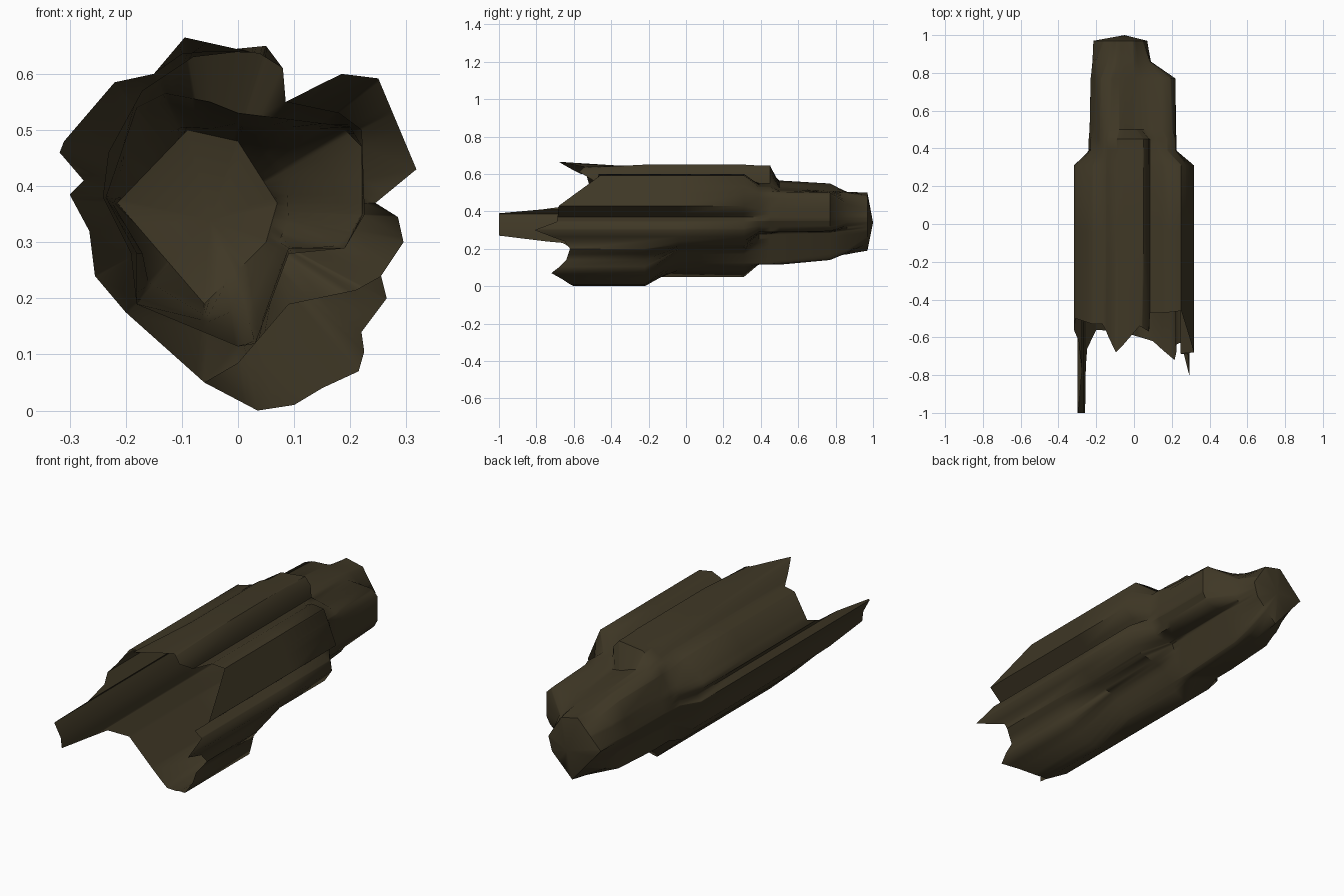
import bpy, bmesh, math

CX, CZ = -0.04, 0.36          # axis of the hollow log


def ang(x, z):
    return math.atan2(z - CZ, x - CX) % (2 * math.pi)


def ray(profile, a):
    """Point where a ray from the log axis meets a closed outline."""
    dx, dz = math.cos(a), math.sin(a)
    best = 0
    for i, (x1, z1) in enumerate(profile):
        x0, z0 = profile[i - 1]
        ex, ez = x1 - x0, z1 - z0
        den = dx * ez - dz * ex
        if abs(den) < 1e-9:
            continue
        t = ((x0 - CX) * ez - (z0 - CZ) * ex) / den
        u = ((x0 - CX) * dz - (z0 - CZ) * dx) / den
        if -1e-5 <= u <= 1 + 1e-5 and t > best:
            best = t
    return CX + dx * best, CZ + dz * best


# Outline pieces shared by the wide front half (counter-clockwise)
right_side = [(0.255, 0.24), (0.295, 0.30), (0.285, 0.345), (0.245, 0.37),
              (0.318, 0.43), (0.25, 0.592), (0.185, 0.60), (0.15, 0.583), (0.085, 0.55)]
left_side = [(-0.15, 0.60), (-0.22, 0.585), (-0.31, 0.48), (-0.318, 0.46),
             (-0.275, 0.41), (-0.30, 0.385), (-0.265, 0.32), (-0.255, 0.24), (-0.20, 0.175)]
crest_front = [(0.08, 0.61), (0.04, 0.635), (-0.095, 0.665)]
crest_mid = [(0.08, 0.61), (0.05, 0.65), (-0.10, 0.635)]

belly = [(-0.06, 0.05), (0.035, 0.0), (0.10, 0.01), (0.15, 0.04), (0.215, 0.07),
         (0.225, 0.105), (0.22, 0.14), (0.265, 0.20)]
waist = [(-0.06, 0.05), (0.0, 0.085), (0.09, 0.19), (0.21, 0.215)]

mouth = belly + right_side + crest_front + left_side
barrel = belly + right_side + crest_mid + left_side
middle = waist + right_side + crest_mid + left_side
neck = [(0.03, 0.12), (0.09, 0.28), (0.19, 0.29), (0.225, 0.35), (0.22, 0.50),
        (0.18, 0.53), (0.085, 0.55), (0.08, 0.61), (0.05, 0.645), (-0.08, 0.63),
        (-0.17, 0.57), (-0.23, 0.46), (-0.24, 0.38), (-0.19, 0.28), (-0.18, 0.19), (0.0, 0.115)]
rear = [(0.03, 0.125), (0.09, 0.29), (0.19, 0.29), (0.222, 0.35), (0.22, 0.47), (0.20, 0.505),
        (0.0, 0.53), (-0.05, 0.55), (-0.13, 0.565), (-0.18, 0.54), (-0.235, 0.38),
        (-0.18, 0.28), (-0.18, 0.19), (0.0, 0.115)]
rear_end = [(0.02, 0.14), (0.09, 0.29), (0.19, 0.295), (0.22, 0.35), (0.22, 0.47), (0.19, 0.50),
            (0.0, 0.51), (-0.13, 0.55), (-0.18, 0.53), (-0.23, 0.38), (-0.17, 0.28),
            (-0.175, 0.20), (0.0, 0.14)]
stub = [(0.02, 0.18), (0.09, 0.34), (0.085, 0.43), (0.0, 0.50), (-0.10, 0.505),
        (-0.20, 0.46), (-0.22, 0.37), (-0.16, 0.23), (-0.06, 0.17)]
tip = [(-0.06, 0.19), (0.05, 0.30), (0.07, 0.37), (0.0, 0.48), (-0.09, 0.50), (-0.215, 0.37)]

# Jagged broken rim: (x, z, y) points around the mouth
rim = [(0.318, 0.43, -0.68), (0.25, 0.592, -0.46), (0.15, 0.583, -0.47), (0.085, 0.55, -0.47),
       (0.08, 0.61, -0.57), (0.03, 0.64, -0.54), (-0.095, 0.665, -0.68), (-0.17, 0.60, -0.53),
       (-0.22, 0.585, -0.53), (-0.31, 0.48, -0.50), (-0.29, 0.43, -0.62), (-0.298, 0.39, -1.0),
       (-0.26, 0.27, -1.0), (-0.25, 0.23, -0.66), (-0.20, 0.175, -0.56), (-0.06, 0.05, -0.57),
       (0.035, 0.0, -0.60), (0.10, 0.01, -0.62), (0.215, 0.07, -0.72), (0.22, 0.14, -0.64),
       (0.265, 0.20, -0.62), (0.255, 0.24, -0.65), (0.295, 0.30, -0.81), (0.285, 0.345, -0.69)]
rim_by_angle = sorted((ang(x, z), y) for x, z, y in rim)


def rim_y(a):
    pts = rim_by_angle
    pts = [(pts[-1][0] - 2 * math.pi, pts[-1][1])] + pts + [(pts[0][0] + 2 * math.pi, pts[0][1])]
    for (a0, y0), (a1, y1) in zip(pts, pts[1:]):
        if a0 <= a <= a1:
            return y0 + (y1 - y0) * (a - a0) / max(a1 - a0, 1e-6)


sections = [(mouth, None), (barrel, -0.22), (middle, -0.04), (middle, 0.31), (neck, 0.39),
            (neck, 0.45), (rear, 0.50), (rear_end, 0.77), (stub, 0.86), (tip, 0.97)]

# Every outline corner gets its own lengthwise edge
angles = []
for a in sorted([ang(x, z) for p in (mouth, middle, neck, rear, stub, tip) for x, z in p]
                + [r[0] for r in rim_by_angle]):
    if not angles or a - angles[-1] > 0.004:
        angles.append(a)

bm = bmesh.new()
rings = []
for profile, y in sections:
    ring = []
    for a in angles:
        x, z = ray(profile, a)
        ring.append(bm.verts.new((x, rim_y(a) if y is None else y, z)))
    rings.append(ring)
n = len(angles)
for r0, r1 in zip(rings, rings[1:]):
    for i in range(n):
        j = (i + 1) % n
        bm.faces.new((r0[i], r0[j], r1[j], r1[i]))

# Closed rear end
cap = bm.verts.new((-0.05, 1.0, 0.34))
for i in range(n):
    bm.faces.new((rings[-1][i], rings[-1][(i + 1) % n], cap))
bmesh.ops.recalc_face_normals(bm, faces=bm.faces)
if sum(f.normal.y * f.calc_area() for f in cap.link_faces) < 0:
    bmesh.ops.reverse_faces(bm, faces=bm.faces)

mesh = bpy.data.meshes.new("hollow_log")
bm.to_mesh(mesh)
bm.free()
log = bpy.data.objects.new("hollow_log", mesh)
bpy.context.collection.objects.link(log)

bark = bpy.data.materials.new("dark bark brown")
bark.diffuse_color = (0.05, 0.039, 0.019, 1)
mesh.materials.append(bark)

bpy.context.view_layer.objects.active = log
log.select_set(True)
bpy.ops.object.shade_smooth_by_angle(angle=math.radians(50))
